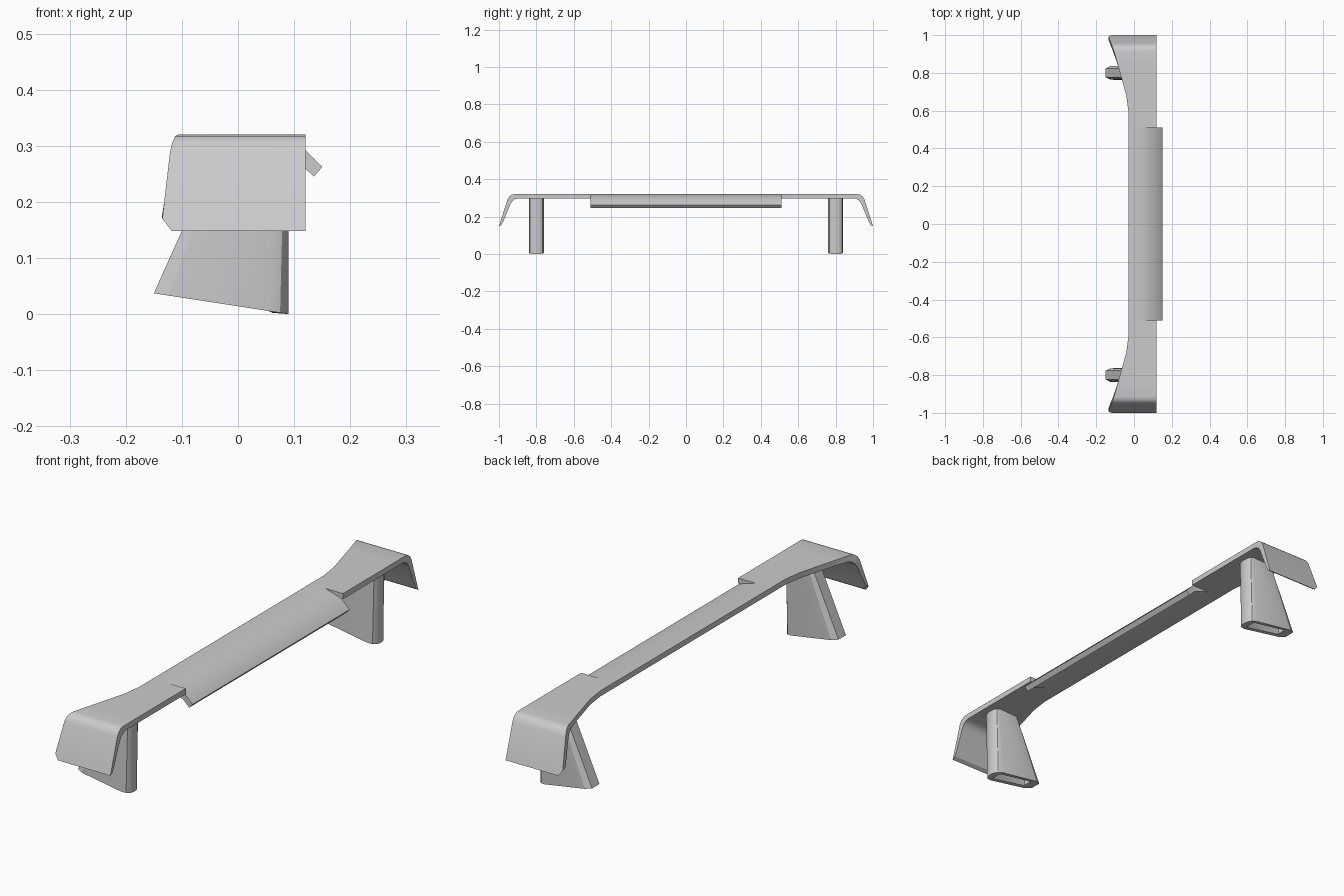
import bpy
import bmesh
import math

cube = bpy.data.objects.get("Cube")
if cube:
    bpy.data.objects.remove(cube, do_unlink=True)

grey = bpy.data.materials.new("plain grey")
grey.use_nodes = True
grey.diffuse_color = (0.6, 0.6, 0.6, 1)
grey.node_tree.nodes["Principled BSDF"].inputs["Base Color"].default_value = (0.6, 0.6, 0.6, 1)


def loft(name, rings, recess=False):
    """Skin a list of equal-length rings, cap both ends, optionally hollow the first cap."""
    bm = bmesh.new()
    loops = [[bm.verts.new(p) for p in ring] for ring in rings]
    n = len(loops[0])
    for a, b in zip(loops, loops[1:]):
        for i in range(n):
            j = (i + 1) % n
            bm.faces.new((a[i], a[j], b[j], b[i]))
    first = bm.faces.new(loops[0])
    bm.faces.new(loops[-1])
    bmesh.ops.recalc_face_normals(bm, faces=bm.faces[:])
    if recess:
        bmesh.ops.inset_region(bm, faces=[first], thickness=0.016)
        for v in first.verts:
            v.co.x = max(-0.11, min(0.06, v.co.x))
        bmesh.ops.inset_region(bm, faces=[first], thickness=0.0005)
        for v in first.verts:
            v.co.z += 0.03
    mesh = bpy.data.meshes.new(name)
    bm.to_mesh(mesh)
    bm.free()
    mesh.materials.append(grey)
    obj = bpy.data.objects.new(name, mesh)
    bpy.context.collection.objects.link(obj)
    bpy.ops.object.select_all(action='DESELECT')
    obj.select_set(True)
    bpy.context.view_layer.objects.active = obj
    bpy.ops.object.shade_smooth_by_angle(angle=math.radians(30))
    return obj


TOP, UNDER, EDGE, SPLIT = 0.32, 0.297, 0.12, 0.51

# Centre blade with its trailing lip bent downwards
section = [(-0.03, TOP), (0.04, TOP), (0.115, 0.297), (0.15, 0.262),
           (0.135, 0.245), (0.107, 0.272), (0.035, UNDER), (-0.03, UNDER)]
loft("centre_blade", [[(x, y, z) for x, z in section] for y in (-SPLIT, SPLIT)])

# Wing stations: outer y, outer z, inner y, inner z, leading edge x
stations = [(SPLIT, TOP, SPLIT, UNDER, -0.03), (0.6, TOP, 0.6, UNDER, -0.03),
            (0.68, TOP, 0.68, UNDER, -0.041), (0.76, TOP, 0.76, UNDER, -0.063),
            (0.84, TOP, 0.84, UNDER, -0.085), (0.915, TOP, 0.9, UNDER, -0.106),
            (0.932, 0.317, 0.917, 0.292, -0.112), (0.946, 0.306, 0.929, 0.282, -0.117),
            (0.955, 0.29, 0.938, 0.268, -0.121), (0.993, 0.17, 0.975, 0.178, -0.135),
            (1.0, 0.148, 0.985, 0.157, -0.118)]

# Support foot outline: half of it, from the leading edge to the rounded trailing edge
foot_half = [(-0.15, 0.024), (-0.125, 0.036), (0.055, 0.04),
             (0.075, 0.034), (0.086, 0.022), (0.09, 0.008)]


def foot_ring(side, height):
    outline = foot_half + [(x, -y) for x, y in reversed(foot_half)]
    ring = []
    for x, y in outline:
        t = (0.09 - x) / 0.24
        if height:
            ring.append((0.09 - t * 0.122, side * 0.8 + y, height))
        else:
            ring.append((x, side * 0.8 + y, 0.037 * t))
    return ring


for side, label in ((1, "back"), (-1, "front")):
    loft(label + "_wing", [[(x, side * yo, zo), (EDGE, side * yo, zo),
                            (EDGE, side * yi, zi), (x, side * yi, zi)]
                           for yo, zo, yi, zi, x in stations])
    loft(label + "_foot", [foot_ring(side, 0), foot_ring(side, 0.3)], recess=True)
